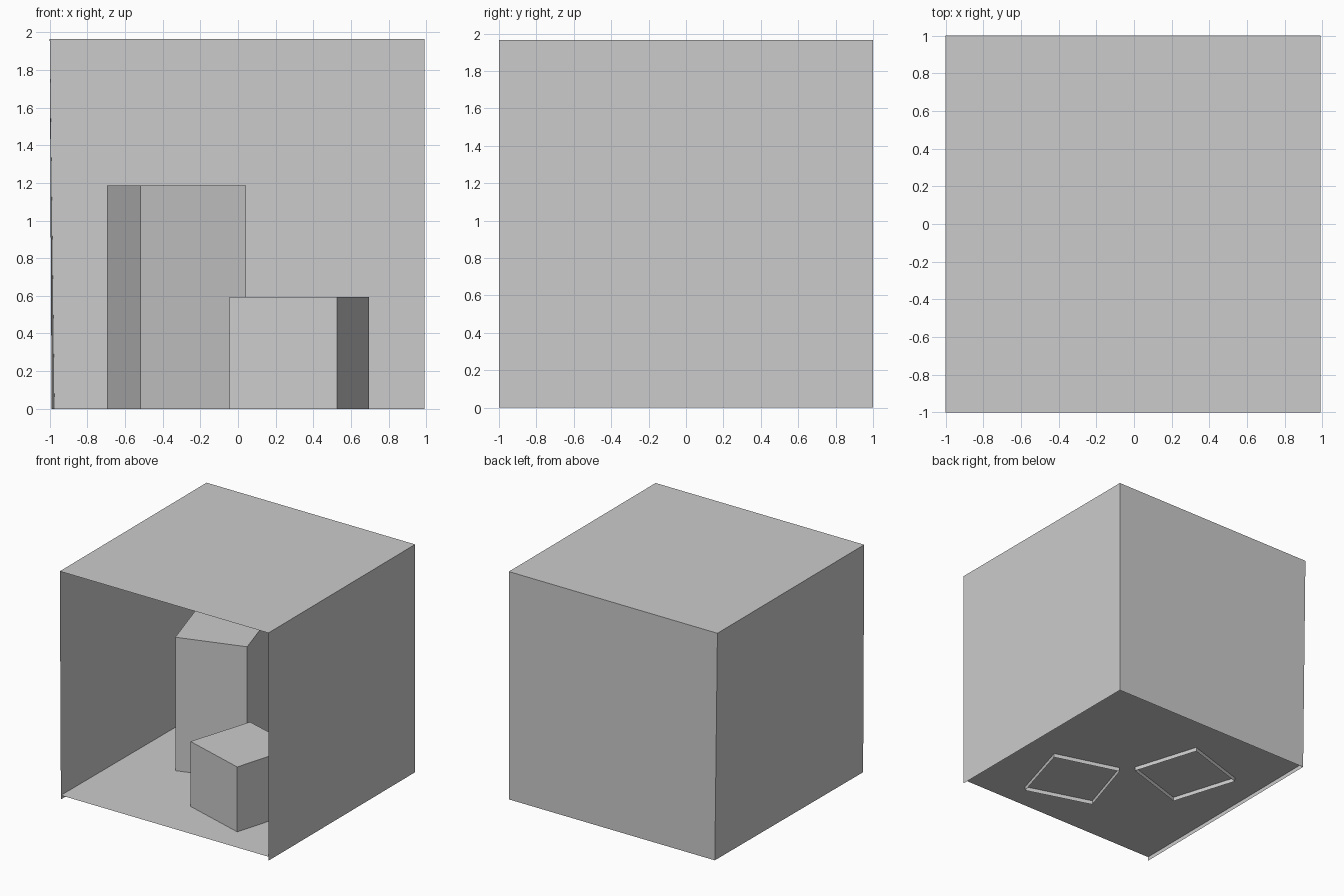
import bpy
import bmesh

if "Cube" in bpy.data.objects:
    bpy.data.objects.remove(bpy.data.objects["Cube"])

HEIGHT = 1.965
FLOOR_Z = 0.035
LEFT, RIGHT = -1.0, 0.99
LEFT_FRONT, LEFT_BACK = -0.99, -0.975   # left wall leans in slightly at its foot


def finish(name, bm):
    mesh = bpy.data.meshes.new(name)
    bm.to_mesh(mesh)
    bm.free()
    obj = bpy.data.objects.new(name, mesh)
    bpy.context.collection.objects.link(obj)
    return obj


def panel(name, corners):
    """Single thin sheet facing the inside of the room."""
    bm = bmesh.new()
    bm.faces.new([bm.verts.new(c) for c in corners])
    return finish(name, bm)


def block(name, footprint, height):
    """Upright block with an open underside, reaching below the floor."""
    bm = bmesh.new()
    top = bm.faces.new([bm.verts.new((x, y, height)) for x, y in footprint])
    sides = bmesh.ops.extrude_edge_only(bm, edges=list(top.edges))["geom"]
    for v in sides:
        if isinstance(v, bmesh.types.BMVert):
            v.co.z = 0
    bmesh.ops.recalc_face_normals(bm, faces=bm.faces[:])
    top.normal_update()
    if top.normal.z < 0:
        bmesh.ops.reverse_faces(bm, faces=bm.faces[:])
    return finish(name, bm)


# Room shell, open at the front
panel("floor", [(LEFT_FRONT, -1, FLOOR_Z), (RIGHT, -1, FLOOR_Z),
                (RIGHT, 1, FLOOR_Z), (LEFT_BACK, 1, FLOOR_Z)])
panel("ceiling", [(LEFT, -1, HEIGHT), (LEFT, 1, HEIGHT),
                  (RIGHT, 1, HEIGHT), (RIGHT, -1, HEIGHT)])
panel("back_wall", [(LEFT_BACK, 1, 0), (RIGHT, 1, 0),
                    (RIGHT, 1, HEIGHT), (LEFT, 1, HEIGHT)])
panel("right_wall", [(RIGHT, 1, 0), (RIGHT, -1, 0),
                     (RIGHT, -1, HEIGHT), (RIGHT, 1, HEIGHT)])
panel("left_wall", [(LEFT_FRONT, -1, 0), (LEFT_BACK, 1, 0),
                    (LEFT, 1, HEIGHT), (LEFT, -1, HEIGHT)])

# Two turned blocks standing in the room
block("short_block", [(0.527, -0.763), (0.695, -0.192),
                      (0.132, -0.025), (-0.044, -0.586)], 0.595)
block("tall_block", [(-0.519, -0.113), (0.043, 0.064),
                     (-0.135, 0.635), (-0.697, 0.458)], 1.186)
